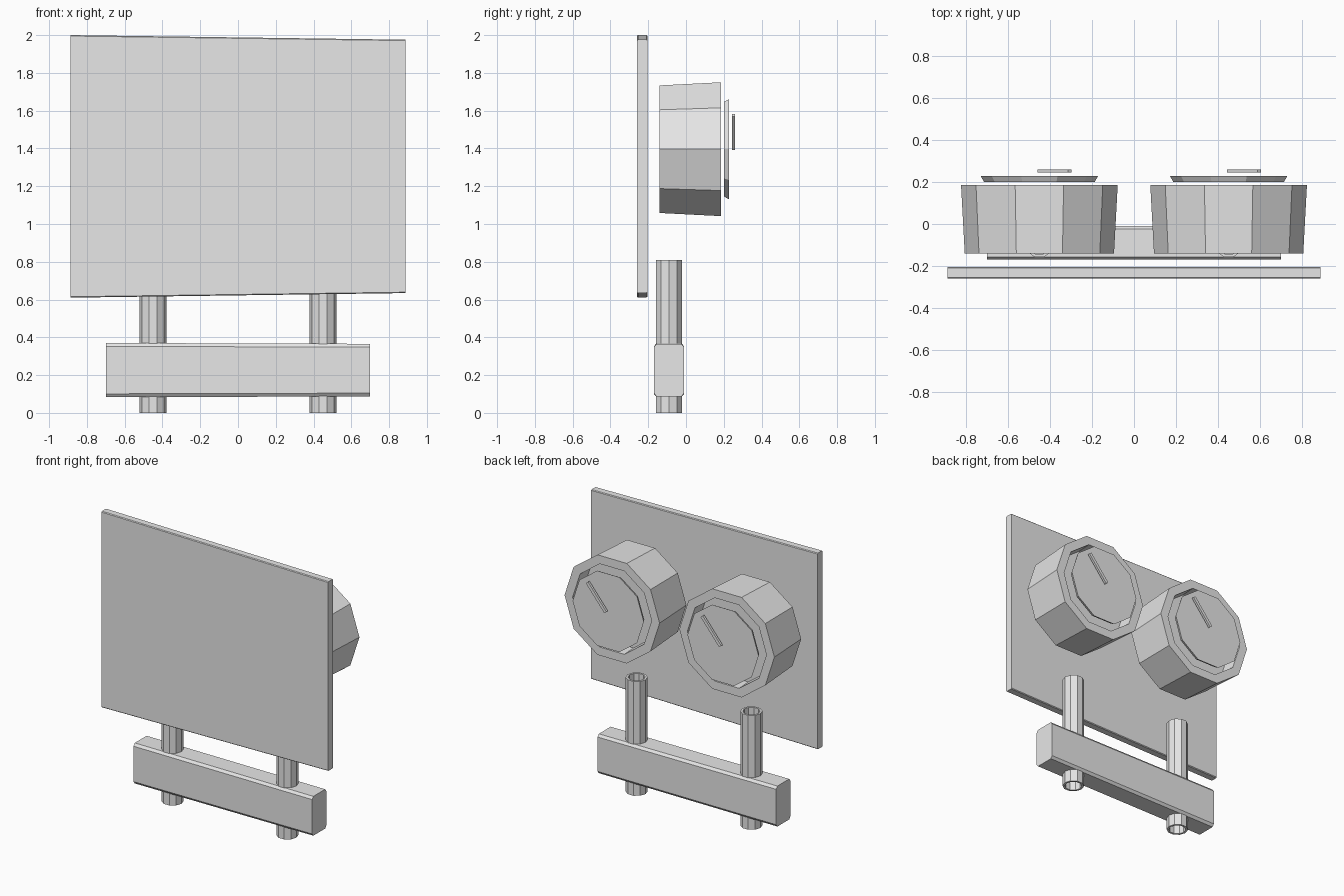
import bpy, bmesh, math
from mathutils import Vector

cube = bpy.data.objects.get("Cube")
if cube:
    bpy.data.objects.remove(cube, do_unlink=True)

grey = bpy.data.materials.new("light_grey")
grey.use_nodes = True
colour = (0.8, 0.8, 0.8, 1)
grey.diffuse_color = colour
grey.node_tree.nodes["Principled BSDF"].inputs["Base Color"].default_value = colour


def finish(name, bm):
    bmesh.ops.recalc_face_normals(bm, faces=bm.faces[:])
    mesh = bpy.data.meshes.new(name)
    bm.to_mesh(mesh)
    bm.free()
    mesh.materials.append(grey)
    obj = bpy.data.objects.new(name, mesh)
    bpy.context.collection.objects.link(obj)
    return obj


def lathe(name, profile, place, closed=False, sides=10):
    """Sweep (radius, height) pairs round an axis; place maps to world."""
    bm = bmesh.new()
    rings = []
    for r, h in profile:
        angles = [math.tau * i / sides for i in range(sides)]
        rings.append([bm.verts.new(place(r * math.cos(a), r * math.sin(a), h))
                      for a in angles])
    pairs = list(zip(rings, rings[1:]))
    if closed:
        pairs.append((rings[-1], rings[0]))
    else:
        bm.faces.new(rings[0])
        bm.faces.new(rings[-1])
    for a, b in pairs:
        for i in range(sides):
            j = (i + 1) % sides
            bm.faces.new((a[i], a[j], b[j], b[i]))
    return finish(name, bm)


def bar(name, profile, x0, x1, taper=0.0, mid=0.0):
    """Extrude a (y, z) outline along x, shrinking in height to the far end."""
    bm = bmesh.new()
    ends = [[bm.verts.new((x, y, mid + (z - mid) * k)) for y, z in profile]
            for x, k in ((x0, 1), (x1, 1 - taper))]
    n = len(profile)
    for end in ends:
        bm.faces.new(end)
    for i in range(n):
        j = (i + 1) % n
        bm.faces.new((ends[0][i], ends[0][j], ends[1][j], ends[1][i]))
    return finish(name, bm)


def chamfered(y0, y1, z0, z1, cy, cz):
    return [(y0 + cy, z0), (y1 - cy, z0), (y1, z0 + cz), (y1, z1 - cz),
            (y1 - cy, z1), (y0 + cy, z1), (y0, z1 - cz), (y0, z0 + cz)]


# Flat board and cross beam
bar("front_board", chamfered(-0.26, -0.205, 0.61, 2.0, 0.005, 0.005),
    -0.888, 0.888, 0.035, 1.305)
bar("cross_beam", chamfered(-0.17, -0.01, 0.083, 0.37, 0.014, 0.018),
    -0.7, 0.7, 0.03, 0.225)

# Posts, drums, dials and pointers, one of each per side
for side, cx in (("right", -0.45), ("left", 0.45)):
    def upright(u, v, h):
        return (cx + u, -0.09 + v, h)

    def facing_back(u, v, h):
        return (cx + u, h, 1.396 + v)

    lathe(side + "_post", [(0.071, 0), (0.071, 0.81), (0.056, 0.81), (0.056, 0)],
          upright, closed=True)
    lathe(side + "_drum", [(0.355, -0.14), (0.3725, 0.185), (0.31, 0.185),
                           (0.305, 0.08)], facing_back)
    lathe(side + "_dial", [(0.263, 0.2), (0.279, 0.228)], facing_back)

    # Thin pointer from the dial centre towards the upper rim
    start, end = Vector((cx, 0, 1.4)), Vector((cx + 0.145, 0, 1.575))
    along = (end - start).normalized()
    across = Vector((along.z, 0, -along.x)) * 0.011
    bm = bmesh.new()
    face = bm.faces.new([bm.verts.new(p + Vector((0, 0.244, 0))) for p in
                         (start - across, end - across, end + across, start + across)])
    solid = bmesh.ops.extrude_face_region(bm, geom=[face])
    moved = [v for v in solid["geom"] if isinstance(v, bmesh.types.BMVert)]
    bmesh.ops.translate(bm, verts=moved, vec=(0, 0.016, 0))
    finish(side + "_pointer", bm)
